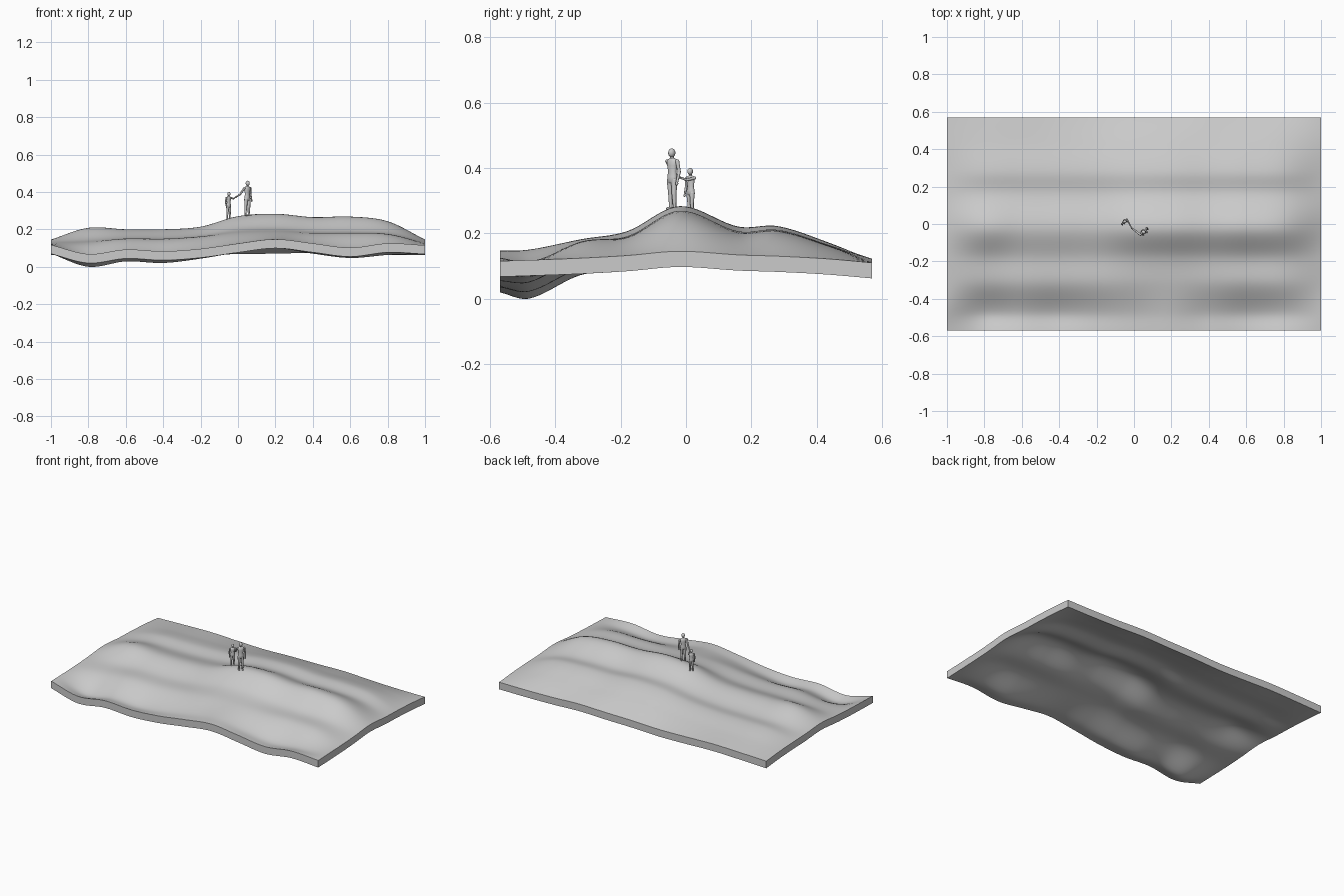
import bpy, bmesh, math
from mathutils import Vector, Matrix

if "Cube" in bpy.data.objects:
    bpy.data.objects.remove(bpy.data.objects["Cube"])

# Ground section profiles: y -> top heights at x = -1, -0.8 ... 1 (hundredths)
SECTIONS = {
    -0.57: (11.7, 6.8, 9.2, 8.3, 9.6, 12.4, 14.7, 12.5, 10.2, 12.5, 11.5),
    -0.48: (11.9, 4.9, 7.8, 7.0, 9.4, 12.8, 15.0, 12.0, 9.8, 11.2, 11.8),
    -0.32: (12.4, 12.2, 14.4, 14.2, 15.5, 17.6, 18.2, 17.4, 17.4, 17.0, 12.4),
    -0.18: (13.2, 14.5, 15.5, 15.5, 16.8, 20.0, 20.6, 19.2, 19.0, 18.0, 13.2),
    -0.02: (14.5, 20.8, 20.0, 20.0, 21.4, 27.0, 28.3, 26.5, 26.8, 24.3, 14.5),
    0.16: (13.4, 16.0, 16.2, 16.5, 18.0, 21.4, 22.0, 20.6, 20.5, 19.0, 13.4),
    0.28: (13.0, 16.5, 17.0, 17.4, 18.8, 21.5, 22.2, 21.0, 21.0, 19.5, 13.0),
    0.43: (12.2, 13.8, 14.2, 14.4, 15.2, 17.0, 17.4, 16.6, 16.6, 15.6, 12.2),
    0.57: (11.0, 11.6, 12.0, 11.4, 11.0, 11.6, 11.8, 12.2, 11.4, 11.0, 11.0),
}
YS = list(SECTIONS)
XS = [-1 + 0.2 * i for i in range(11)]
THICK = 0.048


def spline(knots, vals, t):
    n = len(knots)
    i = max(0, min(n - 2, sum(k <= t for k in knots) - 1))

    def slope(j):
        a, b = max(0, j - 1), min(n - 1, j + 1)
        return (vals[b] - vals[a]) / (knots[b] - knots[a])
    d = knots[i + 1] - knots[i]
    s = (t - knots[i]) / d
    return ((2*s**3 - 3*s**2 + 1) * vals[i] + (s**3 - 2*s*s + s) * d * slope(i)
            + (3*s*s - 2*s**3) * vals[i + 1] + (s**3 - s*s) * d * slope(i + 1))


def height(x, y):
    return spline(YS, [spline(XS, SECTIONS[k], x) for k in YS], y) / 100


def finish(bm, name, angle):
    bmesh.ops.recalc_face_normals(bm, faces=bm.faces[:])
    me = bpy.data.meshes.new(name)
    bm.to_mesh(me)
    bm.free()
    ob = bpy.data.objects.new(name, me)
    bpy.context.collection.objects.link(ob)
    bpy.ops.object.select_all(action='DESELECT')
    ob.select_set(True)
    bpy.context.view_layer.objects.active = ob
    bpy.ops.object.shade_smooth_by_angle(angle=math.radians(angle))
    return ob


# Rolling ground slab: matching top and underside joined round the rim
bm = bmesh.new()
for drop in (0, THICK):
    vs = bmesh.ops.create_grid(bm, x_segments=110, y_segments=64, size=1)["verts"]
    for v in vs:
        v.co.y *= 0.57
        v.co.z = height(v.co.x, v.co.y) - drop
bmesh.ops.bridge_loops(bm, edges=[e for e in bm.edges if e.is_boundary])
finish(bm, "ground", 40)


# Figure pieces
def ball(bm, c, r, sx=1, sy=1, sz=1, rot=0):
    m = Matrix.Translation(c) @ Matrix.Rotation(rot, 4, 'Z') @ Matrix.Diagonal((sx, sy, sz, 1))
    bmesh.ops.create_uvsphere(bm, u_segments=14, v_segments=10, radius=r, matrix=m)


def limb(bm, pts, radii):
    for a, b, r, q in zip(pts, pts[1:], radii, radii[1:]):
        m = Matrix.Translation((a + b) / 2) @ (b - a).to_track_quat('Z', 'Y').to_matrix().to_4x4()
        bmesh.ops.create_cone(bm, cap_ends=True, segments=12, radius1=r, radius2=q,
                              depth=(b - a).length, matrix=m)
    for p, r in zip(pts, radii):
        ball(bm, p, r)


def loft(bm, P, rings, n=16):
    loops = []
    for z, w, d in rings:
        loops.append([bm.verts.new(P(w * math.cos(2*math.pi*k/n), d * math.sin(2*math.pi*k/n), z))
                      for k in range(n)])
    for a, b in zip(loops, loops[1:]):
        for k in range(n):
            bm.faces.new((a[k], a[(k+1) % n], b[(k+1) % n], b[k]))
    bm.faces.new(loops[0])
    bm.faces.new(loops[-1])


def figure(name, x, y, top, hand, side):
    base = height(x, y) - 0.002
    H = top - base
    yaw = math.radians(45)
    u = Vector((math.cos(yaw), math.sin(yaw), 0))
    f = Vector((math.sin(yaw), -math.cos(yaw), 0))

    def P(a, b, z):
        return Vector((x, y, base)) + (u * a + f * b + Vector((0, 0, z))) * H
    bm = bmesh.new()
    # torso, neck and head
    loft(bm, P, [(.44, .07, .05), (.48, .095, .068), (.54, .095, .066), (.62, .078, .055),
                 (.72, .098, .066), (.79, .112, .06), (.825, .085, .045), (.845, .035, .03)])
    limb(bm, [P(0, 0, .82), P(0, .01, .89)], [.034 * H, .03 * H])
    ball(bm, P(0, .012, .928), .06 * H, .92, 1.08, 1.2, yaw)
    # legs and feet
    for s in (-1, 1):
        limb(bm, [P(.048*s, 0, .48), P(.052*s, .012*s, .27), P(.055*s, .01*s - .01, .04)],
             [.055 * H, .039 * H, .026 * H])
        ball(bm, P(.06*s, .03 + .01*s, .025), .03 * H, .9, 1.9, .8, yaw)
    # free arm hangs, other arm reaches to the joined hands
    s = -side
    limb(bm, [P(.115*s, 0, .79), P(.145*s, -.015, .62), P(.14*s, .03, .46)],
         [.033 * H, .026 * H, .02 * H])
    ball(bm, P(.14*s, .035, .43), .024 * H, .8, 1, 1.4)
    sh = P(.115*side, 0, .79)
    elbow = sh.lerp(hand, .5) - Vector((0, 0, .05 * H))
    limb(bm, [sh, elbow, hand], [.033 * H, .026 * H, .02 * H])
    ball(bm, hand, .028 * H)
    finish(bm, name, 60)


# Tall and small figures holding hands on the crest
hands = Vector((-0.012, -0.022, 0.372))
figure("tall_figure", 0.05, -0.042, 0.46, hands, -1)
figure("small_figure", -0.05, 0.014, 0.40, hands, 1)
